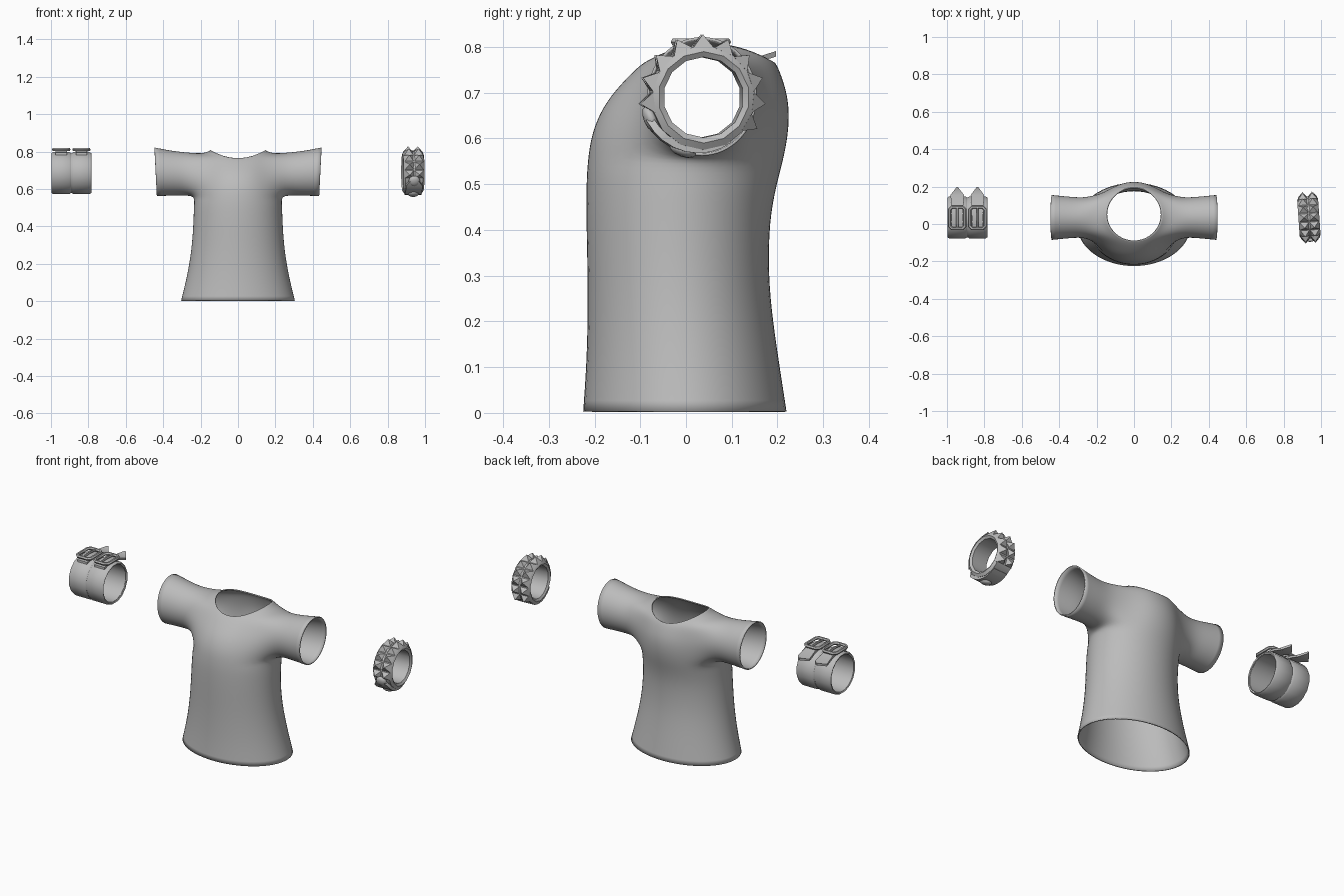
import bpy, bmesh, math
from mathutils import Vector, Matrix

if "Cube" in bpy.data.objects:
    bpy.data.objects.remove(bpy.data.objects["Cube"])

grey = bpy.data.materials.new("plain_grey")
grey.diffuse_color = (0.5, 0.5, 0.5, 1)
grey.use_nodes = True
grey.node_tree.nodes["Principled BSDF"].inputs["Base Color"].default_value = grey.diffuse_color


def finish(name, verts, faces, smooth=None):
    me = bpy.data.meshes.new(name)
    me.from_pydata(verts, [], faces)
    bm = bmesh.new()
    bm.from_mesh(me)
    bmesh.ops.delete(bm, geom=[v for v in bm.verts if not v.link_faces], context='VERTS')
    bmesh.ops.recalc_face_normals(bm, faces=bm.faces)
    bm.to_mesh(me)
    bm.free()
    me.materials.append(grey)
    ob = bpy.data.objects.new(name, me)
    bpy.context.collection.objects.link(ob)
    if smooth:
        shade(ob, smooth)
    return ob


def shade(ob, angle):
    bpy.ops.object.select_all(action='DESELECT')
    ob.select_set(True)
    bpy.context.view_layer.objects.active = ob
    bpy.ops.object.shade_smooth_by_angle(angle=math.radians(angle))


# ---- shirt: torso rings (z, side lift, half width, front y, back y) ----
RINGS = [(0.003, 0, .305, -.225, .22), (.1, 0, .28, -.218, .205), (.2, 0, .26, -.215, .19),
         (.3, 0, .246, -.215, .18), (.42, 0, .238, -.218, .182), (.5, 0, .236, -.218, .198),
         (.55, 0, .232, -.215, .212), (.61, 0, .225, -.207, .224), (.67, 0, .215, -.182, .226),
         (.715, .02, .2, -.145, .216), (.75, .04, .185, -.11, .203), (.763, .047, .146, -.092, .195)]
N, FIT = 16, 1.025          # FIT offsets the subdivision shrink
verts, faces = [], []
for z, lift, rx, yf, yb in RINGS:
    for i in range(N):
        a = 2 * math.pi * i / N
        verts.append((rx * FIT * math.cos(a), (yf + yb) / 2 + (yb - yf) / 2 * FIT * math.sin(a),
                      z + lift * math.cos(a) ** 2))
vid = lambda r, c: r * N + c % N
LO, HI = 6, 10              # rings bounding the armholes
for r in range(len(RINGS) - 1):
    for c in range(N):
        if LO <= r < HI and (c in (14, 15, 0, 1) or 6 <= c <= 9):
            continue
        faces.append((vid(r, c), vid(r, c + 1), vid(r + 1, c + 1), vid(r + 1, c)))

# sleeves grown from each armhole loop: (x, centre z, y radius, z radius)
SLEEVE = [(.255, .68, .104, .114), (.34, .684, .11, .118), (.44, .692, .12, .13)]
path = [(LO, c) for c in range(-2, 3)] + [(r, 2) for r in range(LO + 1, HI + 1)]
path += [(HI, c) for c in range(1, -3, -1)] + [(r, -2) for r in range(HI - 1, LO, -1)]
for side in (1, -1):
    loop = [vid(r, c if side > 0 else 8 - c) for r, c in path]
    for x, cz, ry, rz in SLEEVE:
        new = []
        for k in range(N):
            a = math.radians(225) + 2 * math.pi * k / N
            new.append(len(verts))
            verts.append((side * (x + .006 * math.sin(a)), .035 + ry * FIT * math.cos(a),
                          cz + rz * FIT * math.sin(a)))
        faces += [(loop[k], loop[(k + 1) % N], new[(k + 1) % N], new[k]) for k in range(N)]
        loop = new
shirt = finish("shirt", verts, faces)
sub = shirt.modifiers.new("subdivide", 'SUBSURF')
sub.levels = sub.render_levels = 2
shell = shirt.modifiers.new("cloth", 'SOLIDIFY')
shell.thickness, shell.offset = .006, -1
for p in shirt.data.polygons:
    p.use_smooth = True

CY = .035                   # arm axis


def lathe(name, profile, cz, segs, smooth=40):
    """Closed (x, radius) profile spun around the arm axis."""
    v, f, n = [], [], len(profile)
    for i in range(segs):
        a = 2 * math.pi * (i + .5) / segs
        v += [(x, CY + r * math.cos(a), cz + r * math.sin(a)) for x, r in profile]
    for i in range(segs):
        j = (i + 1) % segs
        f += [(i * n + k, i * n + (k + 1) % n, j * n + (k + 1) % n, j * n + k) for k in range(n)]
    return finish(name, v, f, smooth)


def tube(name, points, radius, closed):
    cu = bpy.data.curves.new(name, 'CURVE')
    cu.dimensions = '3D'
    cu.bevel_depth, cu.bevel_resolution, cu.use_fill_caps = radius, 1, True
    sp = cu.splines.new('POLY')
    sp.points.add(len(points) - 1)
    for p, co in zip(sp.points, points):
        p.co = (*co, 1)
    sp.use_cyclic_u = closed
    cu.materials.append(grey)
    ob = bpy.data.objects.new(name, cu)
    bpy.context.collection.objects.link(ob)
    bpy.ops.object.select_all(action='DESELECT')
    ob.select_set(True)
    bpy.context.view_layer.objects.active = ob
    bpy.ops.object.convert(target='MESH')
    shade(ob, 50)


# ---- buckled cuff ----
CZ = .685
lathe("cuff_base", [(-.995, .1), (-.995, .108), (-.79, .108), (-.79, .1)], CZ, 16)
for n, cx in enumerate((-.945, -.837), 1):
    w = .05
    lathe(f"cuff_strap_{n}", [(cx - w, .102), (cx - w - .003, .108), (cx - w + .006, .114),
                              (cx + w - .006, .114), (cx + w + .003, .108), (cx + w, .102)], CZ, 16)
    # buckle frame with clipped corners, and its prong
    bx, y0, y1, z, k = .041, -.025, .09, .811, .013
    tube(f"buckle_frame_{n}", [(cx - bx + k, y0, z), (cx + bx - k, y0, z), (cx + bx, y0 + k, z),
                               (cx + bx, y1 - k, z), (cx + bx - k, y1, z), (cx - bx + k, y1, z),
                               (cx - bx, y1 - k, z), (cx - bx, y0 + k, z)], .009, True)
    tube(f"buckle_prong_{n}", [(cx, y1, z), (cx, .03, z + .004), (cx, y0 + .01, z)], .006, False)
    # pointed strap tail running through the buckle and out at the back
    rows = [(-.03, .788, .03), (.03, .802, .03), (.1, .793, .032), (.155, .772, .036), (.197, .785, .004)]
    v, f = [], []
    for y, tz, h in rows:
        v += [(cx - h, y, tz - .006), (cx + h, y, tz - .006), (cx + h, y, tz + .006), (cx - h, y, tz + .006)]
    for i in range(len(rows) - 1):
        f += [(4 * i + k, 4 * i + (k + 1) % 4, 4 * i + 4 + (k + 1) % 4, 4 * i + 4 + k) for k in range(4)]
    f += [(0, 1, 2, 3), tuple(len(v) - 4 + k for k in range(4))]
    finish(f"strap_tail_{n}", v, f, 40)

# ---- studded bracelet ----
BX, BZ = .935, .69
parts_before = set(bpy.data.objects)
lathe("bracelet_band", [(BX - .048, .088), (BX - .056, .1), (BX - .046, .115), (BX + .046, .115),
                        (BX + .056, .1), (BX + .048, .088)], BZ, 14)


def on_band(x, deg, r):
    a = math.radians(deg)
    return (x, CY + r * math.cos(a), BZ + r * math.sin(a))


# two rows of pyramid studs over the top, front and back
STEP = 360 / 15
v, f = [], []
for i in range(10):
    a = -30 + STEP * i
    for x in (BX - .026, BX + .026):
        b, h = len(v), STEP * .48
        v += [on_band(x + sx * .025, a + sa * h, .111) for sx, sa in ((-1, -1), (1, -1), (1, 1), (-1, 1))]
        v.append(on_band(x, a, .138))
        f += [(b + k, b + (k + 1) % 4, b + 4) for k in range(4)] + [(b, b + 1, b + 2, b + 3)]
finish("pyramid_studs", v, f)

# overlapping end of the band along the underside
v, f = [], []
M = 9
for i in range(M):
    a = 202 + 100 * i / (M - 1)
    h = .044 * (.55 if i == 0 else 1)
    r = .134 - .018 * i / (M - 1)
    v += [on_band(BX + s * h, a, q) for s, q in ((-1, r - .016), (1, r - .016), (1, r), (-1, r))]
for i in range(M - 1):
    f += [(4 * i + k, 4 * i + (k + 1) % 4, 4 * i + 4 + (k + 1) % 4, 4 * i + 4 + k) for k in range(4)]
f += [(0, 1, 2, 3), tuple(4 * M - 4 + k for k in range(4))]
finish("band_overlap", v, f, 40)

# round snap fasteners
for n, deg in enumerate((203, 250), 1):
    bm = bmesh.new()
    bmesh.ops.create_uvsphere(bm, u_segments=12, v_segments=6, radius=.031)
    out = Vector(on_band(0, deg, 1)) - Vector((0, CY, BZ))
    mat = Matrix.Translation(on_band(BX, deg, .122)) @ out.to_track_quat('Z', 'Y').to_matrix().to_4x4()
    bmesh.ops.transform(bm, matrix=mat @ Matrix.Diagonal((1, 1, .5, 1)), verts=bm.verts)
    vs = [tuple(q.co) for q in bm.verts]
    fs = [[q.index for q in p.verts] for p in bm.faces]
    bm.free()
    finish(f"snap_{n}", vs, fs, 60)

# slight turn of the whole bracelet
turn = Matrix.Translation((BX, CY, 0)) @ Matrix.Rotation(math.radians(4), 4, 'Z') @ Matrix.Translation((-BX, -CY, 0))
for ob in set(bpy.data.objects) - parts_before:
    ob.data.transform(turn)
